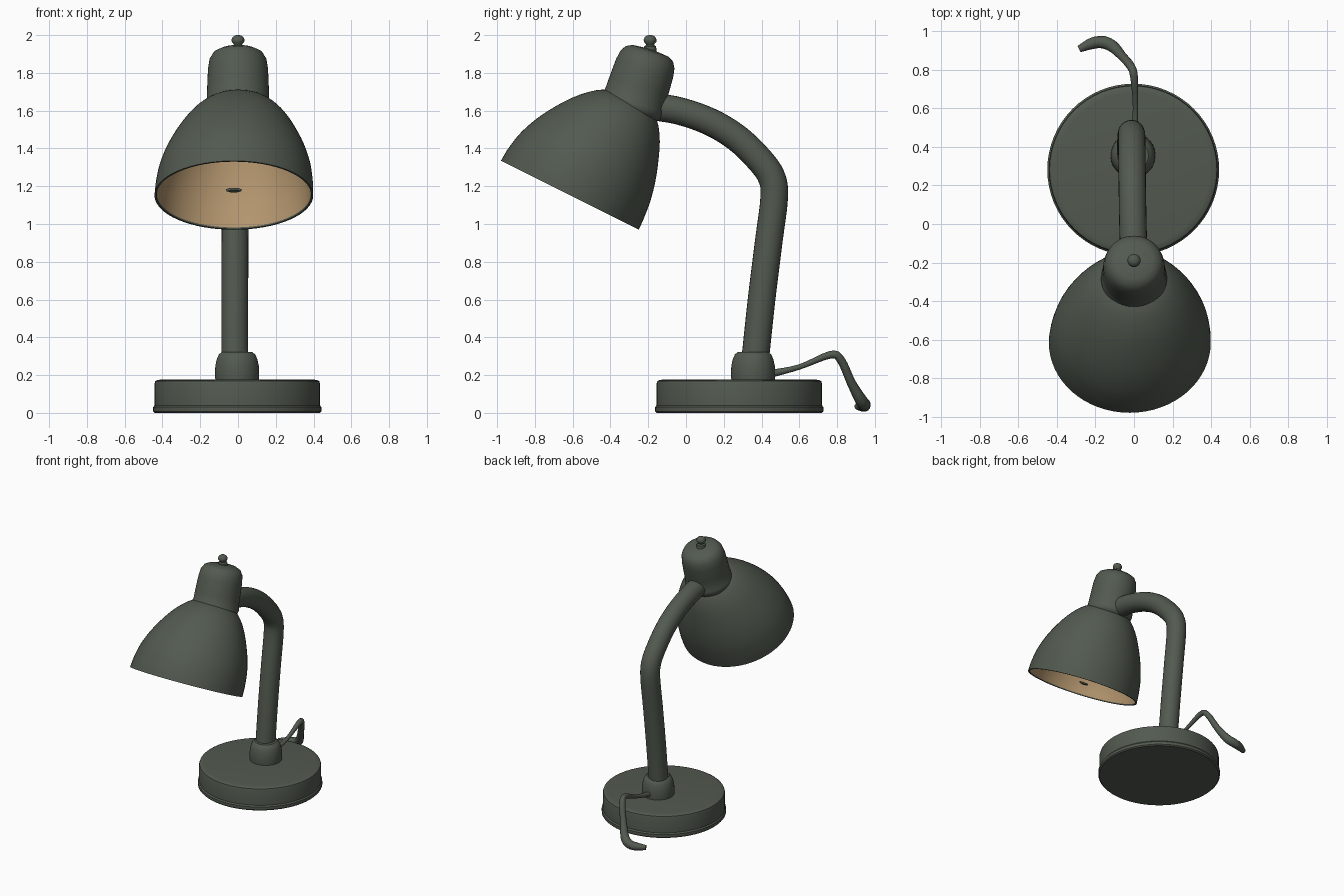
import bpy, bmesh, math
from mathutils import Vector

if "Cube" in bpy.data.objects:
    bpy.data.objects.remove(bpy.data.objects["Cube"])


def material(name, rgb):
    m = bpy.data.materials.new(name)
    m.diffuse_color = (*rgb, 1)
    m.use_nodes = True
    m.node_tree.nodes["Principled BSDF"].inputs["Base Color"].default_value = m.diffuse_color
    return m


GREEN = material("dark grey green", (0.085, 0.102, 0.08))
TAN = material("warm tan", (0.45, 0.30, 0.155))


def loft(name, rings, mat, sides=48, cap_start=True, cap_end=True, angle=35):
    """Skin a list of (centre, normal, radius_x, radius_other) rings."""
    bm = bmesh.new()
    loops = []
    for c, n, rx, ro in rings:
        n = Vector(n).normalized()
        u = Vector((1, 0, 0))
        u = (u - n * u.dot(n)).normalized()
        v = n.cross(u)
        loops.append([bm.verts.new(Vector(c) + u * rx * math.cos(a) + v * ro * math.sin(a))
                      for a in (2 * math.pi * i / sides for i in range(sides))])
    for a, b in zip(loops, loops[1:]):
        for i in range(sides):
            j = (i + 1) % sides
            bm.faces.new((a[i], a[j], b[j], b[i]))
    if cap_start:
        bm.faces.new(loops[0][::-1])
    if cap_end:
        bm.faces.new(loops[-1])
    mesh = bpy.data.meshes.new(name)
    bm.to_mesh(mesh)
    bm.free()
    mesh.materials.append(mat)
    ob = bpy.data.objects.new(name, mesh)
    bpy.context.collection.objects.link(ob)
    bpy.ops.object.select_all(action='DESELECT')
    ob.select_set(True)
    bpy.context.view_layer.objects.active = ob
    bpy.ops.object.shade_smooth_by_angle(angle=math.radians(angle))
    return ob


def lathe(name, origin, axis, profile, mat, sides=48, **kw):
    """Revolve (radius, distance along axis) pairs."""
    o, d = Vector(origin), Vector(axis).normalized()
    return loft(name, [(o + d * t, d, r, r) for r, t in profile], mat, sides, **kw)


def spline(points, steps):
    """Catmull-Rom through points of any dimension."""
    out = []
    p = [Vector(q) for q in points]
    p = [p[0] * 2 - p[1]] + p + [p[-1] * 2 - p[-2]]
    for i in range(1, len(p) - 2):
        for k in range(steps):
            t = k / steps
            a, b, c, d = p[i - 1:i + 3]
            out.append(0.5 * (2 * b + (c - a) * t + (2 * a - 5 * b + 4 * c - d) * t * t
                              + (3 * b - a - 3 * c + d) * t ** 3))
    return out + [p[-2]]


def tangents(pts):
    return [pts[min(i + 1, len(pts) - 1)] - pts[max(i - 1, 0)] for i in range(len(pts))]


# round base with a thin foot lip
lathe("base", (-0.004, 0.282, 0), (0, 0, 1),
      [(0.438, 0), (0.446, 0.008), (0.446, 0.03), (0.438, 0.04), (0.438, 0.155),
       (0.434, 0.168), (0.422, 0.174), (0.40, 0.177)], GREEN, 64)

# collar holding the arm
lathe("arm_collar", (-0.005, 0.355, 0), (0, 0, 1),
      [(0.114, 0.165), (0.117, 0.2), (0.115, 0.25), (0.107, 0.285), (0.096, 0.31),
       (0.08, 0.322)], GREEN)

# bent arm
arm = [(-0.017, 0.367, 0.29), (-0.017, 0.40, 0.6), (-0.016, 0.437, 0.9), (-0.014, 0.467, 1.14),
       (-0.012, 0.452, 1.25), (-0.011, 0.385, 1.345), (-0.01, 0.27, 1.455), (-0.008, 0.13, 1.54),
       (-0.005, -0.03, 1.597), (0, -0.17, 1.622)]
pts = spline(arm, 4)
loft("arm", [(p, t, 0.071, 0.073) for p, t in zip(pts, tangents(pts))], GREEN, 24)

# tilted shade: its middle drifts slightly towards the arm as it rises
RIM = Vector((-0.022, -0.615, 1.152))
AXIS = Vector((0, 0.447, 0.894)).normalized()
BACK = Vector((0, 0.894, -0.447)).normalized()


def shade_ring(r, t):
    c = RIM + AXIS * t + BACK * (0.18 * t * t) + Vector((0.04 * t, 0, 0))
    return (c, AXIS, r * 1.03, r)


prof = [(0.408, 0), (0.403, 0.08), (0.384, 0.19), (0.338, 0.32), (0.261, 0.465), (0.18, 0.56),
        (0.10, 0.605)]
curve = spline(prof, 4)
lip = [shade_ring(0.396, 0.012), shade_ring(0.398, 0.0)]
loft("shade", lip + [shade_ring(*p) for p in curve], GREEN, 64, cap_start=False)

# tan inside of the shade, following the shell and facing inwards
inside = [shade_ring(r - 0.012, t - 0.012 * t / 0.6) for r, t in curve[1:]]
loft("shade_inside", inside[::-1] + [shade_ring(0.396, 0.008)], TAN, 64, cap_end=False)

# small dark tip at the middle of the opening
c = RIM + AXIS * 0.02
loft("lamp_tip", [(c, AXIS, 0.012, 0.005), (c + AXIS * 0.004, AXIS, 0.038, 0.015),
                  (c + AXIS * 0.015, AXIS, 0.043, 0.018)], GREEN, 6)

# lamp holder on top of the shade
lathe("lamp_holder", (0, -0.282, 1.632), (0, 0.31, 0.95),
      [(0.14, -0.05), (0.165, -0.03), (0.171, -0.01), (0.171, 0.012), (0.165, 0.024),
       (0.163, 0.1), (0.159, 0.2), (0.151, 0.25), (0.132, 0.283), (0.1, 0.3), (0.03, 0.307)], GREEN)

# finial knob
lathe("finial", (0, -0.19, 1.91), (0, 0, 1),
      [(0.034, 0), (0.032, 0.03), (0.021, 0.037), (0.024, 0.044), (0.033, 0.055), (0.034, 0.066),
       (0.028, 0.08), (0.016, 0.088), (0.006, 0.09)], GREEN, 20)

# power cord ending in a thicker foot
cord = [(0.0, 0.44, 0.205), (0.008, 0.6, 0.243), (0.0, 0.765, 0.308), (-0.018, 0.82, 0.28),
        (-0.065, 0.875, 0.16), (-0.115, 0.925, 0.07), (-0.17, 0.945, 0.042), (-0.225, 0.935, 0.036),
        (-0.285, 0.908, 0.034)]
size = [0.021, 0.014, 0.02, 0.022, 0.024, 0.032, 0.033, 0.029, 0.018]
pts = spline(cord, 4)
radii = [v.x for v in spline([(s, 0) for s in size], 4)]
loft("power_cord", [(p, t, r, r) for p, t, r in zip(pts, tangents(pts), radii)], GREEN, 12)
